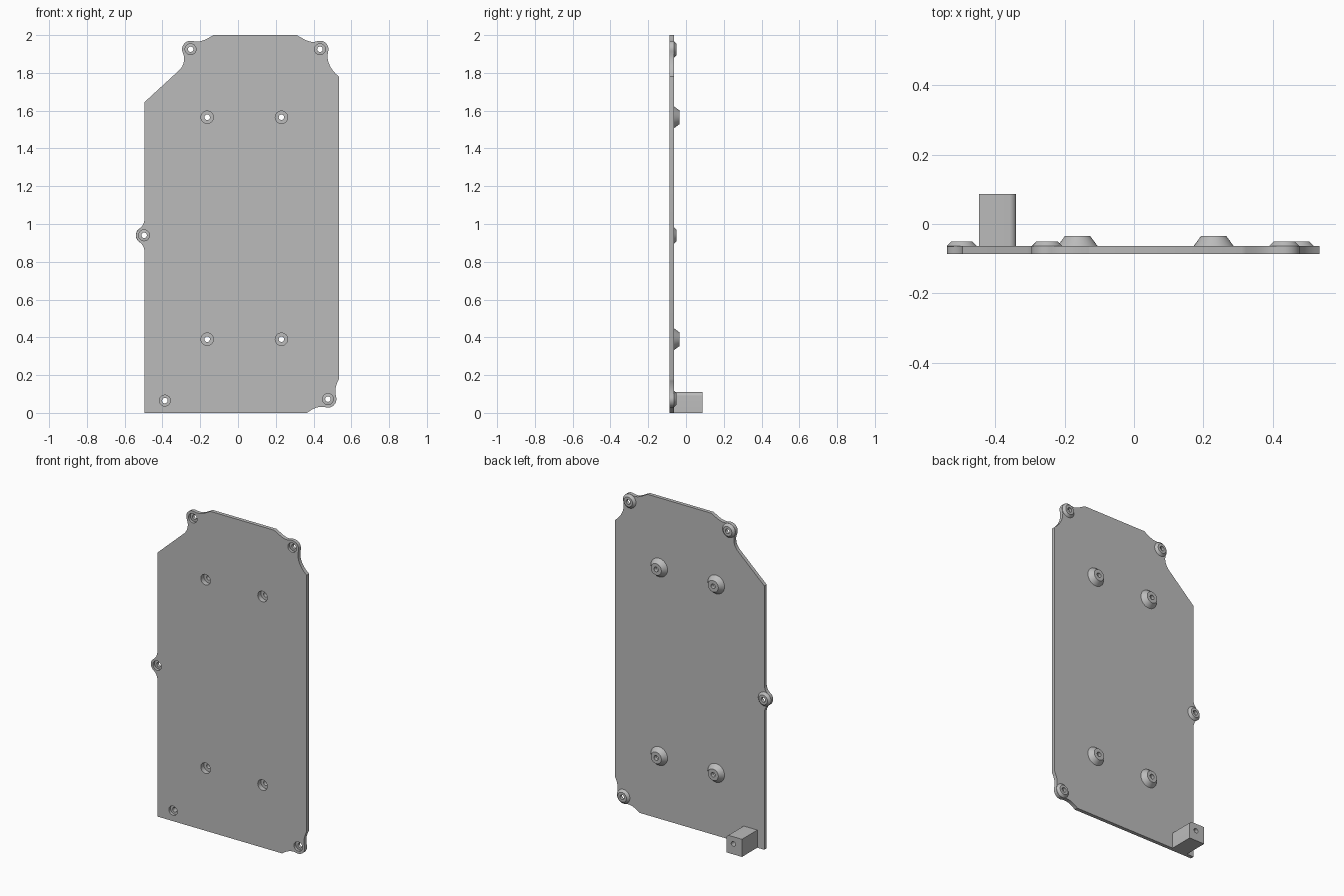
import bpy, bmesh
from math import sin, cos, pi, radians
from mathutils import Vector

cube = bpy.data.objects.get("Cube")
if cube:
    bpy.data.objects.remove(cube, do_unlink=True)

FRONT, BACK, END = -0.087, -0.064, 0.087   # plate front, plate back, block end
HOLE = 0.0145

grey = bpy.data.materials.new("plain_grey")
grey.use_nodes = True
colour = (0.5, 0.5, 0.5, 1)
grey.diffuse_color = colour
grey.node_tree.nodes["Principled BSDF"].inputs["Base Color"].default_value = colour


def finish(obj):
    obj.data.materials.clear()
    obj.data.materials.append(grey)
    bpy.ops.object.select_all(action='DESELECT')
    obj.select_set(True)
    bpy.context.view_layer.objects.active = obj
    bpy.ops.object.shade_smooth_by_angle(angle=radians(30))


def arc(centre, r, start, stop, n):
    """Points on a circle between two angles in degrees."""
    angles = [radians(start + (stop - start) * i / n) for i in range(n + 1)]
    return [Vector((centre[0] + r * cos(a), centre[1] + r * sin(a))) for a in angles]


def circle(centre, r, n=32):
    return arc(centre, r, 0, 360, n)[:-1]


def blend(p, dp, q, dq, n=8):
    """Smooth curve from p to q with given end directions."""
    p, q = Vector(p), Vector(q)
    reach = 0.36 * (q - p).length
    a, b = p + Vector(dp).normalized() * reach, q - Vector(dq).normalized() * reach
    ts = [i / n for i in range(n + 1)]
    return [p * (1-t)**3 + a * 3*t*(1-t)**2 + b * 3*t*t*(1-t) + q * t**3 for t in ts]


def lug(start, d_in, centre, r, a0, a1, end, d_out):
    """Screw ear: fillet in, round the hole, fillet out."""
    ear = arc(centre, r, a0, a1, 16)
    t0, t1 = [(-sin(radians(a)), cos(radians(a))) for a in (a0, a1)]
    return blend(start, d_in, ear[0], t0)[:-1] + ear + blend(ear[-1], t1, end, d_out)[1:]


def slab(name, loops, y0, y1):
    """Filled outline with holes, extruded along y."""
    curve = bpy.data.curves.new(name, 'CURVE')
    curve.dimensions, curve.fill_mode = '2D', 'BOTH'
    curve.extrude = (y1 - y0) / 2
    for loop in loops:
        s = curve.splines.new('POLY')
        s.points.add(len(loop) - 1)
        for point, v in zip(s.points, loop):
            point.co = (v[0], v[1], 0, 1)
        s.use_cyclic_u = True
    obj = bpy.data.objects.new(name, curve)
    bpy.context.collection.objects.link(obj)
    obj.location.y = (y0 + y1) / 2
    obj.rotation_euler.x = pi / 2
    bpy.ops.object.select_all(action='DESELECT')
    obj.select_set(True)
    bpy.context.view_layer.objects.active = obj
    bpy.ops.object.convert(target='MESH')
    obj = bpy.context.object
    bm = bmesh.new()
    bm.from_mesh(obj.data)
    bmesh.ops.remove_doubles(bm, verts=bm.verts, dist=1e-5)
    bmesh.ops.recalc_face_normals(bm, faces=bm.faces)
    bm.to_mesh(obj.data)
    bm.free()
    finish(obj)


def boss(name, centre, base, top, bore, floor, height, n=32):
    """Turned cone with a recess in front and a through hole."""
    profile = [(base, BACK), (top, height), (HOLE, height), (HOLE, floor),
               (bore, floor), (bore, min(floor, BACK))]
    bm = bmesh.new()
    rings = [[bm.verts.new((centre[0] + r * cos(2*pi*i/n), y, centre[1] + r * sin(2*pi*i/n)))
              for i in range(n)] for r, y in profile]
    for a, b in zip(rings, rings[1:] + rings[:1]):
        for i in range(n):
            j = (i + 1) % n
            bm.faces.new((a[i], a[j], b[j], b[i]))
    bmesh.ops.remove_doubles(bm, verts=bm.verts, dist=1e-5)
    bmesh.ops.recalc_face_normals(bm, faces=bm.faces)
    mesh = bpy.data.meshes.new(name)
    bm.to_mesh(mesh)
    bm.free()
    obj = bpy.data.objects.new(name, mesh)
    bpy.context.collection.objects.link(obj)
    finish(obj)


# Screw positions
ears = {"lower_left": (0.476, 0.073), "upper_left": (0.434, 1.925),
        "upper_right": (-0.251, 1.925), "side": (-0.497, 0.94)}
studs = [(x, z) for x in (-0.163, 0.23) for z in (0.39, 1.565)]
block_hole = (-0.387, 0.065)
EAR_BORE, STUD_BORE = 0.029, 0.033

# Plate outline, anticlockwise from the lower right corner
outline = [(-0.495, 0)]
outline += lug((0.365, 0), (0.8, 0.6), ears["lower_left"], 0.045, -105, 15,
               (0.535, 0.18), (0.5, 0.9))
outline += lug((0.535, 1.78), (-0.8, 0.6), ears["upper_left"], 0.045, -15, 110,
               (0.31, 2), (-0.9, 0.45))
outline += lug((-0.13, 2), (-0.85, -0.5), ears["upper_right"], 0.045, 75, 205,
               (-0.31, 1.815), (-0.7, -0.7))
outline += [(-0.495, 1.645)]
outline += lug((-0.495, 1.03), (0, -1), ears["side"], 0.043, 125, 235,
               (-0.495, 0.85), (0, -1))
holes = [circle(c, EAR_BORE) for c in [*ears.values(), block_hole]]
holes += [circle(c, STUD_BORE) for c in studs]
slab("plate", [outline] + holes, FRONT, BACK)

# Low bosses on the ears, tall bosses on the plate
for name, c in ears.items():
    boss(name + "_ear_boss", c, 0.044, 0.03, EAR_BORE, -0.07, -0.05)
for i, c in enumerate(studs):
    boss(f"tall_boss_{i + 1}", c, 0.058, 0.036, STUD_BORE, -0.056, -0.034)

# Standoff block with one rounded upper edge
r = 0.02
block = [(-0.447, 0), (-0.34, 0)] + arc((-0.34 - r, 0.11 - r), r, 0, 90, 8) + [(-0.447, 0.11)]
slab("standoff_block", [block, circle(block_hole, HOLE)], -0.07, END)
